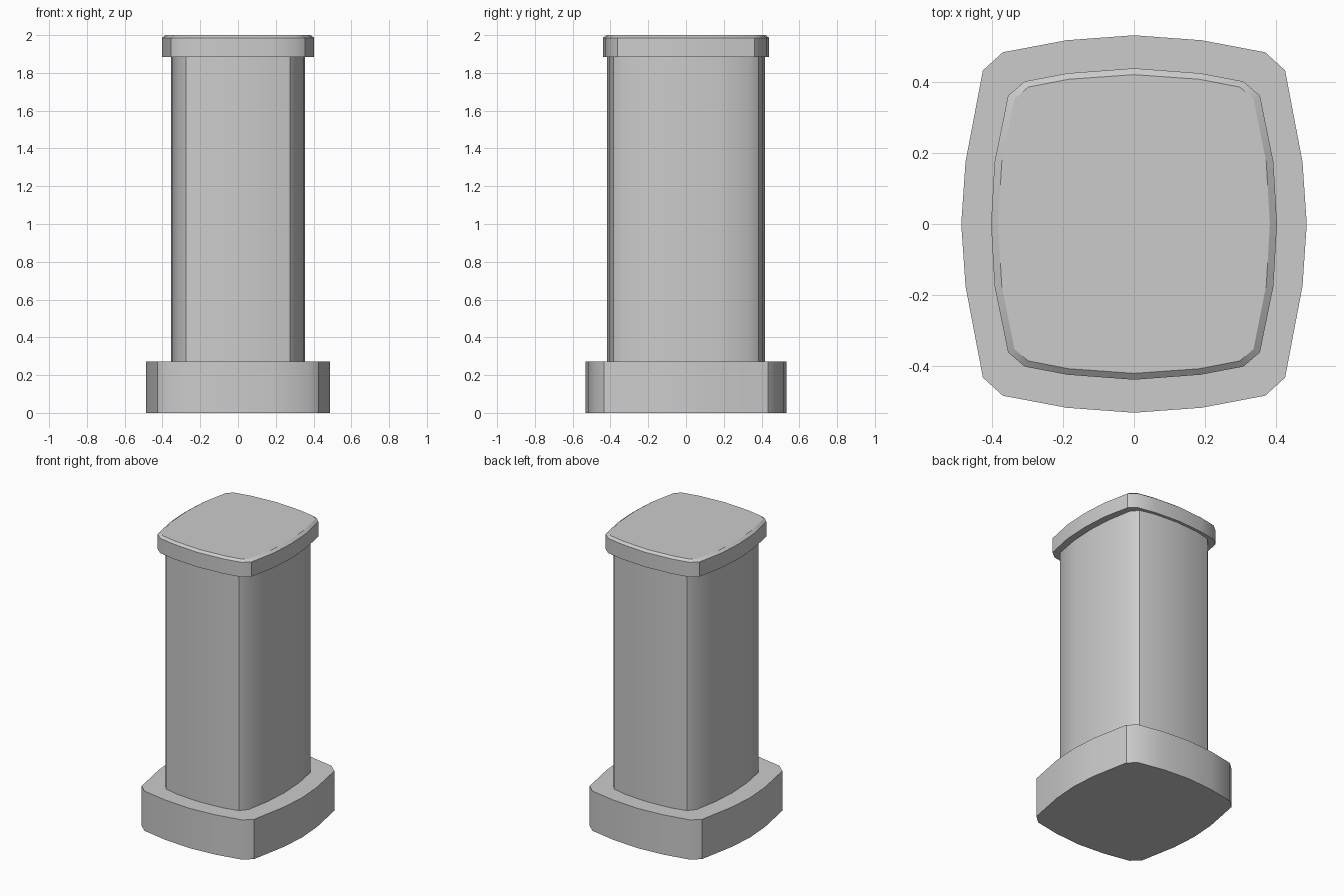
import bpy, bmesh, math

if "Cube" in bpy.data.objects:
    bpy.data.objects.remove(bpy.data.objects["Cube"])

def outline(quarter):
    """Mirror a quarter outline (from +y axis to +x axis) into a closed ring."""
    q = quarter
    right = q + [(x, -y) for x, y in reversed(q[:-1])]
    left = [(-x, y) for x, y in reversed(right[1:-1])]
    return (right + left)[::-1]

def loft(name, rings):
    """Closed solid through a stack of (outline, z) rings."""
    bm = bmesh.new()
    loops = [[bm.verts.new((x, y, z)) for x, y in pts] for pts, z in rings]
    n = len(loops[0])
    for a, b in zip(loops, loops[1:]):
        for i in range(n):
            j = (i + 1) % n
            bm.faces.new((a[i], a[j], b[j], b[i]))
    bm.faces.new(loops[0][::-1])
    bm.faces.new(loops[-1])
    bmesh.ops.recalc_face_normals(bm, faces=bm.faces[:])
    me = bpy.data.meshes.new(name)
    bm.to_mesh(me)
    bm.free()
    ob = bpy.data.objects.new(name, me)
    bpy.context.collection.objects.link(ob)
    bpy.ops.object.select_all(action='DESELECT')
    ob.select_set(True)
    bpy.context.view_layer.objects.active = ob
    bpy.ops.object.shade_smooth_by_angle(angle=math.radians(34))
    return ob

base = outline([(0, .532), (.19, .518), (.37, .484), (.426, .433), (.475, .175), (.487, 0)])
shaft = outline([(0, .419), (.168, .408), (.275, .383), (.316, .335), (.346, .168), (.356, 0)])
cap = outline([(0, .439), (.187, .425), (.308, .402), (.355, .362), (.393, .175), (.403, 0)])
cap_top = outline([(0, .421), (.184, .408), (.298, .386), (.337, .353), (.373, .172), (.383, 0)])

# Plinth at the bottom
loft("base", [(base, 0), (base, .272)])
# Tall column
loft("shaft", [(shaft, .272), (shaft, 1.885)])
# Overhanging cap with chamfered top rim
loft("cap", [(cap, 1.885), (cap, 1.986), (cap_top, 2.0)])
